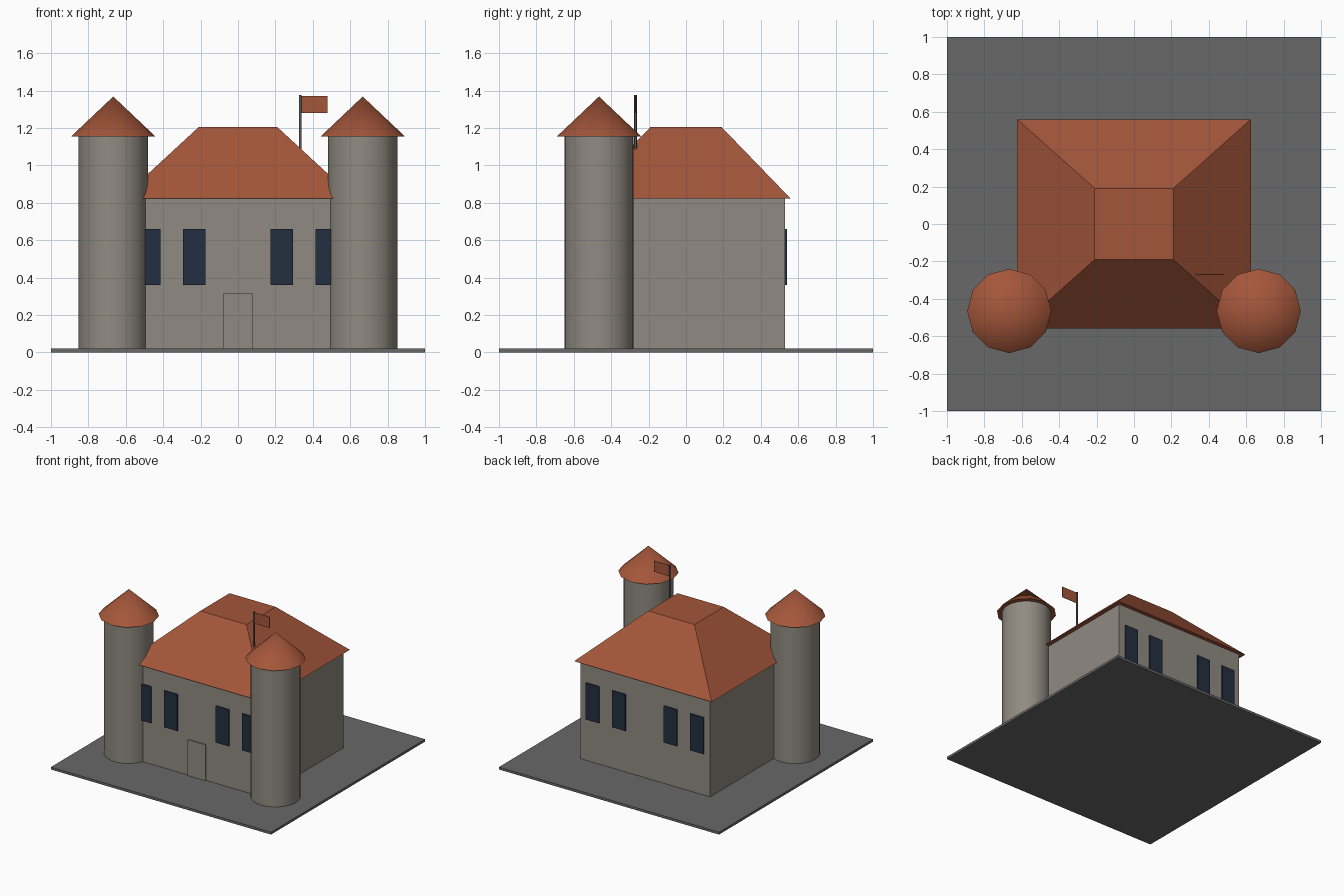
import bpy
import bmesh
import math

cube = bpy.data.objects.get("Cube")
if cube:
    bpy.data.objects.remove(cube, do_unlink=True)


def material(name, colour):
    m = bpy.data.materials.new(name)
    m.use_nodes = True
    m.diffuse_color = (*colour, 1)
    m.node_tree.nodes["Principled BSDF"].inputs["Base Color"].default_value = (*colour, 1)
    return m


STONE = material("warm_grey_stone", (0.28, 0.255, 0.22))
ROOF = material("red_roof_tile", (0.37, 0.093, 0.042))
GLASS = material("dark_blue_glass", (0.016, 0.028, 0.05))
PAVING = material("dark_grey_paving", (0.14, 0.14, 0.14))
METAL = material("grey_metal", (0.10, 0.10, 0.10))


def box(name, low, high, mat, top_scale=None):
    """Box between two corners; top_scale tapers the upper face."""
    centre = [(a + b) / 2 for a, b in zip(low, high)]
    size = [b - a for a, b in zip(low, high)]
    mesh = bpy.data.meshes.new(name)
    bm = bmesh.new()
    bmesh.ops.create_cube(bm, size=1)
    for v in bm.verts:
        taper = top_scale if top_scale and v.co.z > 0 else (1, 1)
        v.co.x *= size[0] * taper[0]
        v.co.y *= size[1] * taper[1]
        v.co.z *= size[2]
    bm.to_mesh(mesh)
    bm.free()
    mesh.materials.append(mat)
    ob = bpy.data.objects.new(name, mesh)
    ob.location = centre
    bpy.context.collection.objects.link(ob)
    return ob


def round_part(name, x, y, bottom, top, r_low, r_high, sides, mat):
    """Upright cylinder or cone with smooth sides and a sharp rim."""
    bpy.ops.mesh.primitive_cone_add(vertices=sides, radius1=r_low, radius2=r_high,
                                    depth=top - bottom, location=(x, y, (bottom + top) / 2))
    ob = bpy.context.object
    ob.name = ob.data.name = name
    ob.data.materials.append(mat)
    bpy.ops.object.shade_smooth_by_angle(angle=math.radians(40))
    return ob


# Ground slab and main hall
GROUND = 0.02
box("ground_slab", (-1, -1, 0), (1, 1, GROUND), PAVING)
box("hall_walls", (-0.59, -0.53, GROUND), (0.59, 0.53, 0.83), STONE)
box("hall_roof", (-0.625, -0.56, 0.822), (0.625, 0.56, 1.205), ROOF,
    top_scale=(0.21 / 0.625, 0.19 / 0.56))

# Door, slightly proud of the front wall
box("front_door", (-0.08, -0.539, GROUND), (0.08, -0.53, 0.315), STONE)

# Four windows on the front and four on the back
for wall, y in (("front", -0.535), ("back", 0.535)):
    for i, x in enumerate((-0.475, -0.235, 0.235, 0.475)):
        box(f"{wall}_window_{i + 1}", (x - 0.06, y - 0.0049, 0.36),
            (x + 0.06, y + 0.0049, 0.66), GLASS)

# Corner towers with conical roofs
for side, x in (("right", -0.667), ("left", 0.667)):
    round_part(f"{side}_tower", x, -0.465, GROUND, 1.158, 0.185, 0.185, 32, STONE)
    round_part(f"{side}_tower_roof", x, -0.465, 1.155, 1.368, 0.225, 0, 12, ROOF)

# Flagpole and flag
round_part("flagpole", 0.333, -0.27, 1.08, 1.375, 0.007, 0.007, 12, METAL)
box("flag", (0.338, -0.272, 1.28), (0.478, -0.268, 1.37), ROOF)
